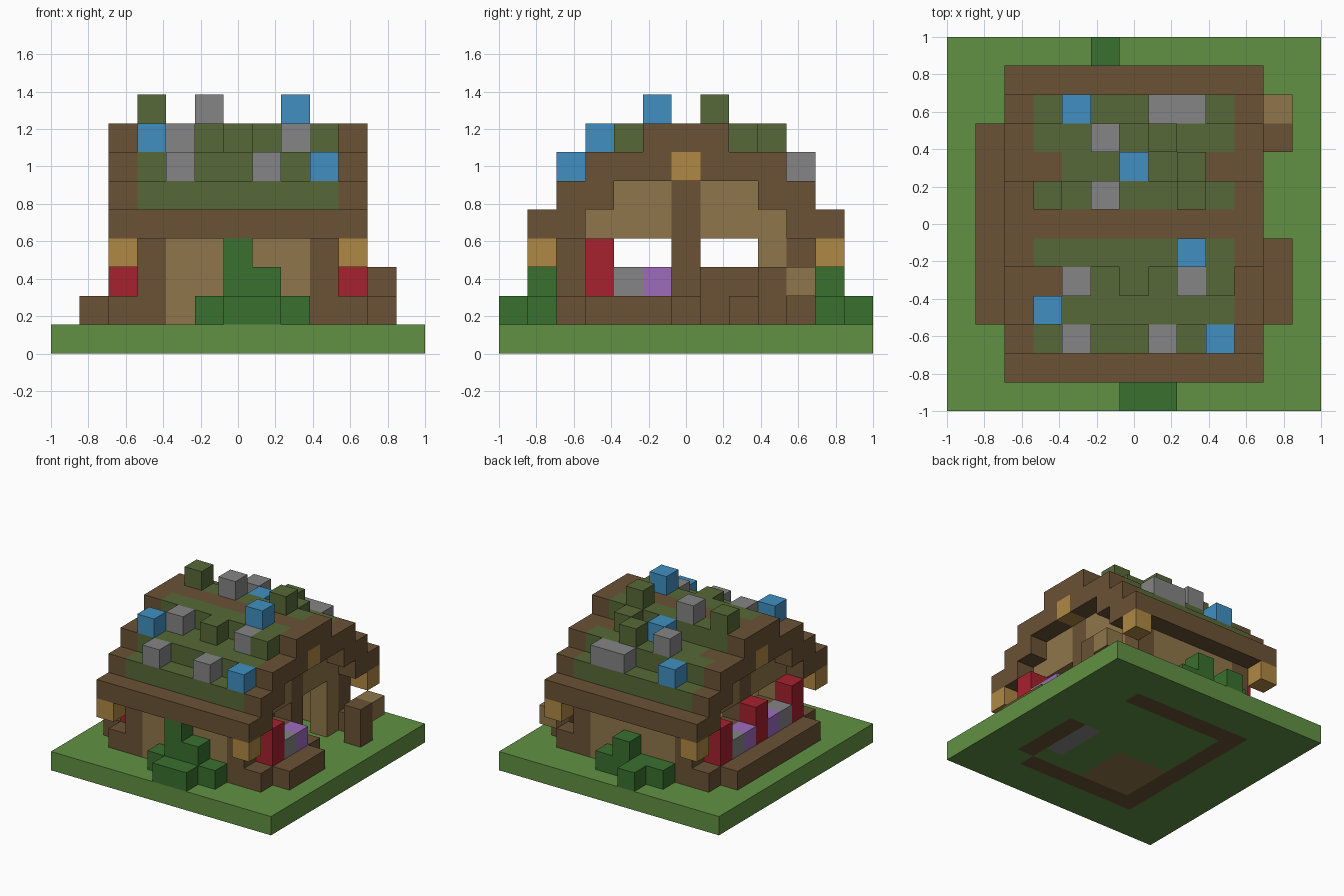
import bpy, bmesh
from mathutils import Vector

cube = bpy.data.objects.get("Cube")
if cube:
    bpy.data.objects.remove(cube, do_unlink=True)

N = 13
S = 2 / N  # size of one block


def material(name, r, g, b):
    rgb = [((c / 255 + 0.055) / 1.055) ** 2.4 for c in (r, g, b)]
    m = bpy.data.materials.new(name)
    m.use_nodes = True
    m.diffuse_color = (*rgb, 1)
    m.node_tree.nodes["Principled BSDF"].inputs["Base Color"].default_value = (*rgb, 1)
    return m


grass = material("grass green", 97, 145, 66)
leaf = material("leaf green", 57, 112, 47)
brown = material("dark timber", 107, 82, 53)
tan = material("tan plank", 143, 118, 74)
amber = material("lantern amber", 175, 136, 68)
olive = material("mossy olive", 86, 105, 55)
red = material("flower red", 166, 33, 46)
blue = material("flower blue", 65, 144, 193)
purple = material("flower purple", 157, 108, 190)
grey = material("stone grey", 133, 133, 133)

blocks = {}  # cell -> part name
parts = {}   # part name -> material


def span(v):
    return range(v[0], v[1] + 1) if isinstance(v, tuple) else (v,)


def fill(part, mat, x, y, z):
    """Fill a box of blocks; each range is one index or (first, last)."""
    parts[part] = mat
    for i in span(x):
        for j in span(y):
            for k in span(z):
                blocks[i, j, k] = part


def clear(x, y, z):
    for i in span(x):
        for j in span(y):
            for k in span(z):
                blocks.pop((i, j, k), None)


# Ground with footings let into it
fill("ground", grass, (0, 12), (0, 12), 0)
for y in (2, 10):
    fill("footing", brown, (3, 9), y, 0)
fill("footing", brown, 3, (2, 10), 0)
fill("footing", brown, 10, (3, 6), 0)
fill("stone_footing", grey, 9, (4, 6), 0)
fill("plank_floor", tan, (4, 6), (3, 5), 0)

# Front and back walls with corner posts
for y in (2, 10):
    fill("long_wall", tan, (4, 8), y, (1, 3))
    for x in (3, 9):
        fill("corner_post", brown, x, y, (1, 3))

# Gable walls with centre post, low wall and windows
for x in (3, 9):
    fill("gable_wall", tan, x, (3, 9), (3, 4))
    fill("gable_wall", tan, x, (4, 8), 5)
    fill("low_wall", brown, x, (3, 9), (1, 2))
    fill("gable_beam", brown, x, (5, 7), 6)
    fill("centre_post", brown, x, 6, (1, 5))
    for y in ((4, 5), (7, 8)):
        clear(x, y, 3)

# Doorway, open door and stool
clear(9, (7, 8), (1, 3))
fill("door_side", tan, 9, 9, (1, 3))
fill("stool", brown, 6, 8, 1)
fill("gate_pillar", brown, 11, 9, (1, 2))
fill("gate_arm", tan, 11, 10, 2)

# Stepped roof: mossy field, timber ridge, eaves and end rims
for side in (0, 1):
    def m(y):
        return 12 - y if side else y
    for z, rows in ((4, (1, 2)), (5, (2, 3)), (6, (3, 4, 5)), (7, (5,))):
        for y in rows:
            if z == 4:
                fill("eave", brown, (3, 9), m(y), z)
            else:
                fill("roof_moss", olive, (3, 9), m(y), z)
            for x in (2, 10):
                fill("roof_rim", brown, x, m(y), z)
    # Hanging lanterns
    for x in (2, 10):
        fill("lantern", amber, x, m(1), 3)
fill("ridge", brown, (2, 10), 6, 7)
for x in (3, 9):
    for y in ((3, 5), (7, 9)):
        fill("gable_beam", brown, x, (y[0] + (y[0] == 3), y[1] - (y[1] == 9)), 6)
for x in (2, 10):
    fill("gable_lantern", amber, x, 6, 6)

# Blocks growing on the roof
level = {2: 6, 3: 7, 4: 7, 5: 8, 7: 8, 8: 7, 9: 7, 10: 6}
for name, mat, spots in (
    ("roof_stone", grey, ((4, 4), (8, 4), (4, 2), (7, 2), (7, 10), (8, 10), (5, 9), (5, 7))),
    ("roof_flower", blue, ((8, 5), (3, 3), (9, 2), (4, 10), (6, 8))),
    ("roof_tuft", olive, ((6, 4), (9, 4), (3, 7), (8, 7), (8, 8), (7, 9))),
):
    for x, y in spots:
        fill(name, mat, x, y, level[y])

# Planters along both gable ends
fill("planter", brown, 2, (2, 10), 1)
fill("planter", brown, 1, (3, 9), 1)
fill("planter", brown, 10, (2, 6), 1)
fill("planter", brown, 11, (3, 5), 1)
fill("planter", brown, 10, 10, 1)
for x, ys in ((2, (3, 6, 9)), (10, (3,))):
    for y in ys:
        fill("red_plant", red, x, y, (2, 3))
for x, near, far in ((2, 4, 5), (2, 8, 7), (10, 4, 5)):
    fill("planter_stone", grey, x, near, 2)
    fill("purple_plant", purple, x, far, 2)

# Bushes at the front and back
fill("front_bush", leaf, (5, 8), 1, 1)
fill("front_bush", leaf, (6, 7), 0, 1)
fill("front_bush", leaf, (6, 7), 1, 2)
fill("front_bush", leaf, 6, 1, 3)
fill("back_bush", leaf, (4, 7), 11, 1)
fill("back_bush", leaf, 5, 12, 1)
fill("back_bush", leaf, 6, 11, 2)

# Turn each part into a mesh of its exposed block faces
for part, mat in parts.items():
    bm = bmesh.new()
    for cell, owner in blocks.items():
        if owner != part:
            continue
        low = Vector(cell)
        for axis in range(3):
            u, v = Vector(), Vector()
            u[(axis + 1) % 3] = v[(axis + 2) % 3] = 1
            for step in (0, 1):
                other = list(cell)
                other[axis] += 2 * step - 1
                if tuple(other) in blocks:
                    continue
                o = low.copy()
                o[axis] += step
                ring = [o, o + u, o + u + v, o + v]
                if not step:
                    ring.reverse()
                bm.faces.new([bm.verts.new((p - Vector((N / 2, N / 2, 0))) * S) for p in ring])
    bmesh.ops.remove_doubles(bm, verts=bm.verts, dist=S / 100)
    mesh = bpy.data.meshes.new(part)
    bm.to_mesh(mesh)
    bm.free()
    mesh.materials.append(mat)
    bpy.context.collection.objects.link(bpy.data.objects.new(part, mesh))
